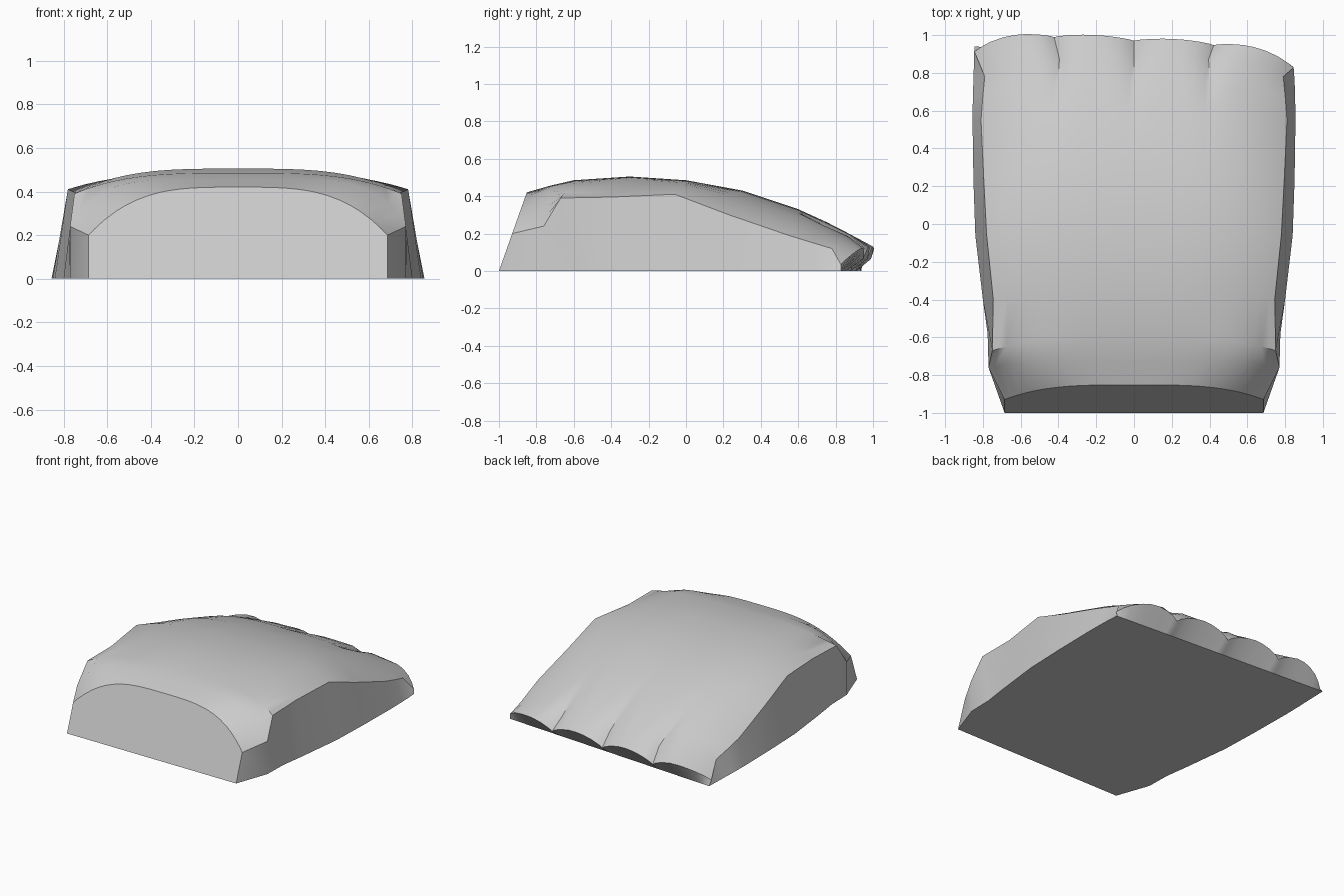
import bpy
import bmesh
import math

cube = bpy.data.objects.get("Cube")
if cube:
    bpy.data.objects.remove(cube, do_unlink=True)

# Light grey material
grey = bpy.data.materials.new("light_grey")
grey.use_nodes = True
colour = (0.6, 0.6, 0.6, 1)
grey.diffuse_color = colour
grey.node_tree.nodes["Principled BSDF"].inputs["Base Color"].default_value = colour

# Columns across the foot, finer beside the clefts between the toes
half = [0.03, 0.1, 0.18, 0.25, 0.32, 0.4, 0.47, 0.5,
        0.53, 0.6, 0.68, 0.75, 0.82, 0.9, 0.96, 1]
columns = [-u for u in reversed(half)] + [0] + half

# Stations: rim x, y, z; crown y, z; sole x, y; roundness; cleft depth
stations = [
    (0.685, -0.93, 0.20, -0.85, 0.42, 0.685, -1.0, 3.4, 0),
    (0.77, -0.76, 0.24, -0.73, 0.455, 0.77, -0.76, 6, 0),
    (0.75, -0.67, 0.39, -0.6, 0.485, 0.775, -0.58, 3.4, 0),
    (0.745, -0.4, 0.395, -0.3, 0.505, 0.8, -0.4, 3.4, 0),
    (0.78, -0.06, 0.41, 0, 0.485, 0.84, -0.06, 3.4, 0),
    (0.795, 0.23, 0.30, 0.3, 0.43, 0.85, 0.23, 3.4, 0),
    (0.81, 0.55, 0.19, 0.6, 0.33, 0.855, 0.55, 3.4, 0),
    (0.80, 0.68, 0.15, 0.75, 0.262, 0.853, 0.68, 3.4, 0.02),
    (0.79, 0.78, 0.12, 0.88, 0.195, 0.85, 0.76, 4, 0.04),
]


def cleft(u):
    """Narrow crease between neighbouring toes."""
    return max(0, 1 - min(abs(u - v) for v in (-0.5, 0, 0.5)) / 0.08)


bm = bmesh.new()
rows, soles = [], []
for i, (rx, ry, rz, cy, cz, sx, sy, power, depth) in enumerate(stations):
    row = []
    for u in columns:
        fall = abs(u) ** power
        z = cz + (rz - cz) * fall - depth * cleft(u)
        y = -1 + 0.354 * z if i == 0 else cy + (ry - cy) * fall
        row.append(bm.verts.new((rx * u, y, z)))
    rows.append(row)
    soles.append([bm.verts.new((s * sx, sy, 0)) for s in (-1, 1)])

# Scalloped toe tips and the straight heel of the sole below them
tips, back = [], []
for u in columns:
    x = 0.845 * u
    scallop = 1 - abs(math.sin(2 * math.pi * u)) ** 0.7
    if abs(u) > 0.75:
        scallop = 0
    y = 0.99 - 0.05 * x - 0.12 * abs(u) ** 6 - 0.02 * scallop
    z = 0.13 - 0.065 * scallop - 0.095 * abs(u) ** 8
    tips.append(bm.verts.new((x, y, z)))
    back.append(bm.verts.new((x, 0.885 - 0.065 * x, 0)))
rows.append(tips)
soles.append([back[0], back[-1]])

# Rounded top and flat side walls
for a, b, s, t in zip(rows, rows[1:], soles, soles[1:]):
    for j in range(len(columns) - 1):
        bm.faces.new((a[j], a[j + 1], b[j + 1], b[j]))
    bm.faces.new((a[-1], s[1], t[1], b[-1]))
    bm.faces.new((a[0], b[0], t[0], s[0]))

# Undercut toe wall, sloping front and flat sole
for j in range(len(columns) - 1):
    bm.faces.new((tips[j], tips[j + 1], back[j + 1], back[j]))
bm.faces.new([soles[0][0], soles[0][1]] + rows[0][::-1])
bm.faces.new([s[0] for s in soles] + back[1:-1] + [s[1] for s in reversed(soles)])
bmesh.ops.recalc_face_normals(bm, faces=bm.faces[:])

mesh = bpy.data.meshes.new("foot")
bm.to_mesh(mesh)
bm.free()
mesh.materials.append(grey)
foot = bpy.data.objects.new("foot", mesh)
bpy.context.collection.objects.link(foot)

# Smooth skin with crisp borders
bpy.ops.object.select_all(action="DESELECT")
foot.select_set(True)
bpy.context.view_layer.objects.active = foot
bpy.ops.object.shade_smooth_by_angle(angle=math.radians(32))
